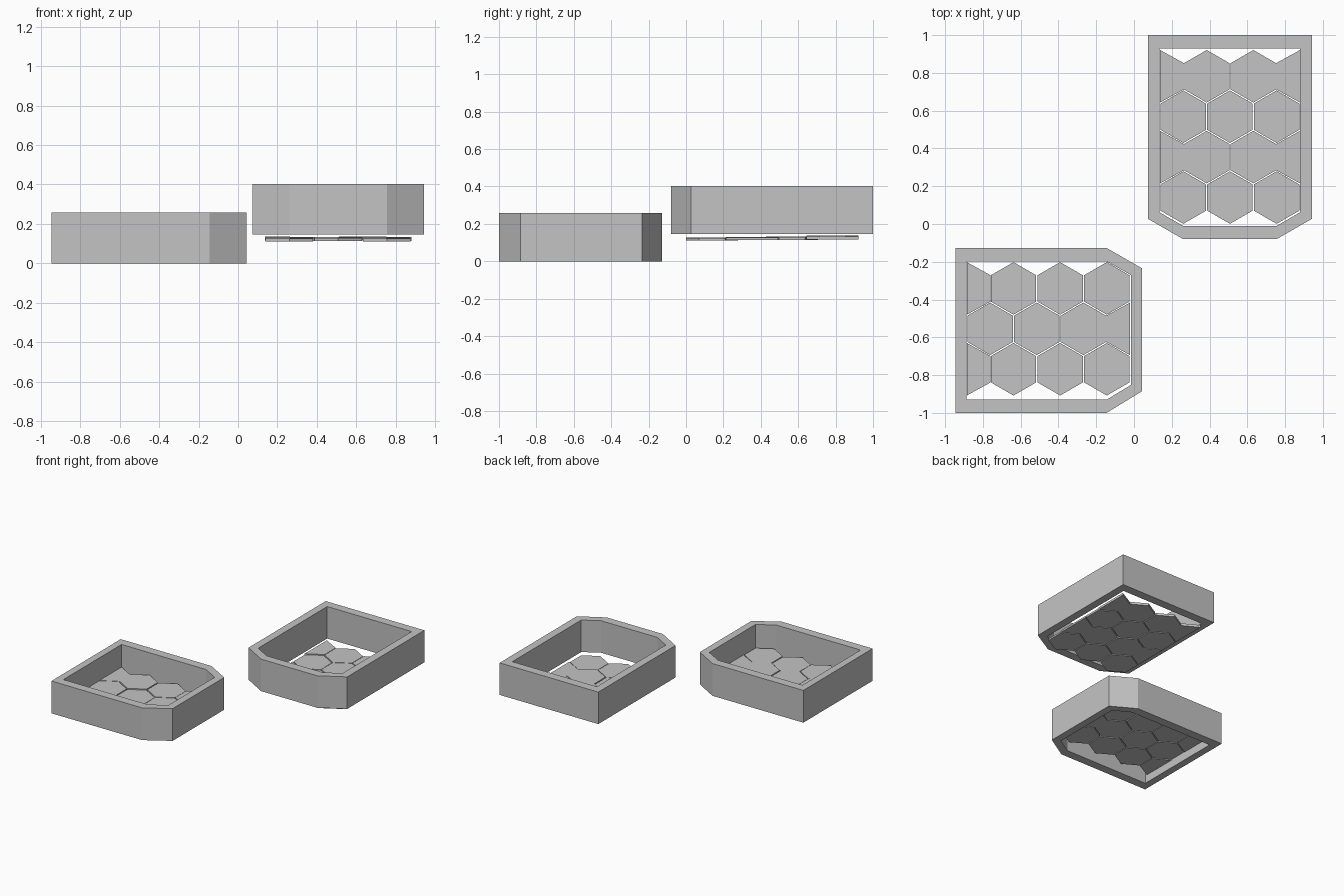
import bpy, bmesh, math

if "Cube" in bpy.data.objects:
    bpy.data.objects.remove(bpy.data.objects["Cube"])

grey = bpy.data.materials.new("light_grey")
grey.diffuse_color = (0.55, 0.55, 0.55, 1)
grey.use_nodes = True
grey.node_tree.nodes["Principled BSDF"].inputs["Base Color"].default_value = grey.diffuse_color


def finish(name, bm):
    bmesh.ops.recalc_face_normals(bm, faces=bm.faces)
    me = bpy.data.meshes.new(name)
    bm.to_mesh(me)
    bm.free()
    me.materials.append(grey)
    ob = bpy.data.objects.new(name, me)
    bpy.context.collection.objects.link(ob)
    return ob


def frame(name, outer, inner, z0, z1):
    """Hollow wall between two matching outlines."""
    bm = bmesh.new()
    loops = [[bm.verts.new((x, y, z)) for x, y in pts]
             for pts, z in ((outer, z0), (outer, z1), (inner, z1), (inner, z0))]
    n = len(outer)
    for a in range(4):
        b = (a + 1) % 4
        for i in range(n):
            j = (i + 1) % n
            bm.faces.new((loops[a][i], loops[a][j], loops[b][j], loops[b][i]))
    finish(name, bm)


W, R = 0.247, 0.139   # tile spacing and corner radius


def tile(bm, cx, cy, z0, z1, xmin, xmax):
    """Pointed-top hexagon, cut in half where it crosses the tray wall."""
    half = R * math.cos(math.pi / 6)
    pts = [(cx + R * math.cos(math.radians(30 + 60 * k)),
            cy + R * math.sin(math.radians(30 + 60 * k))) for k in range(6)]
    if cx - half < xmin - 0.05:
        pts = [(cx, cy - R), (cx + half + 0.006, cy - R / 2),
               (cx + half + 0.006, cy + R / 2), (cx, cy + R)]
    elif cx + half > xmax + 0.05:
        pts = [(cx, cy + R), (cx - half - 0.006, cy + R / 2),
               (cx - half - 0.006, cy - R / 2), (cx, cy - R)]
    low = [bm.verts.new((x, y, z0)) for x, y in pts]
    top = [bm.verts.new((x, y, z1)) for x, y in pts]
    bm.faces.new(low)
    bm.faces.new(top)
    n = len(pts)
    for i in range(n):
        j = (i + 1) % n
        bm.faces.new((low[i], low[j], top[j], top[i]))


def floor(name, rows, z, xmin, xmax):
    """Rows of tiles: (first centre x, centre y, count)."""
    bm = bmesh.new()
    for r, (x, y, count) in enumerate(rows):
        for c in range(count):
            lift = 0.003 * r + 0.003 * ((c + r) % 2)
            tile(bm, x + c * W, y, z + lift * 0.5, z + 0.013 + lift, xmin, xmax)
    finish(name, bm)


# Low tray: wall and three rows of tiles
frame("low_tray_wall",
      [(-0.945, -1), (-0.145, -1), (0.043, -0.885), (0.043, -0.235),
       (-0.145, -0.127), (-0.945, -0.127)],
      [(-0.888, -0.93), (-0.145, -0.93), (-0.016, -0.852), (-0.016, -0.27),
       (-0.145, -0.198), (-0.888, -0.198)], 0, 0.257)
floor("low_tray_tiles",
      [(-0.885, -0.769, 4), (-0.762, -0.555, 4), (-0.885, -0.341, 4)],
      0.06, -0.888, -0.016)

# High tray: wall and four rows of tiles
frame("high_tray_wall",
      [(0.073, 1), (0.073, 0.028), (0.26, -0.08), (0.755, -0.08),
       (0.943, 0.028), (0.943, 1)],
      [(0.135, 0.93), (0.135, 0.062), (0.26, -0.01), (0.755, -0.01),
       (0.88, 0.062), (0.88, 0.93)], 0.147, 0.402)
floor("high_tray_tiles",
      [(0.261, 0.14, 3), (0.138, 0.354, 4), (0.261, 0.568, 3), (0.138, 0.782, 4)],
      0.112, 0.135, 0.88)
